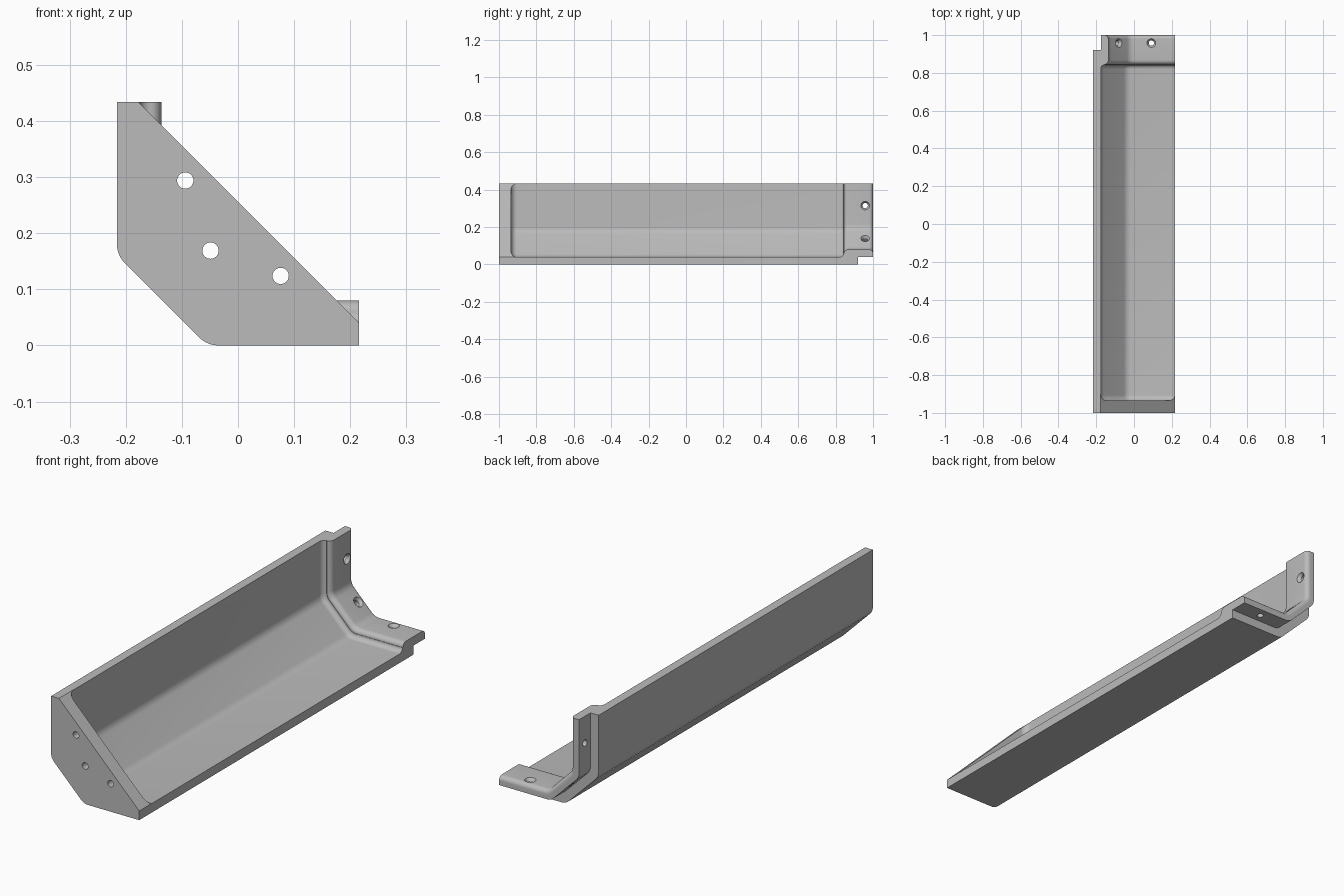
import bpy, bmesh
from math import sin, cos, pi, sqrt, tan
from mathutils import Vector, Matrix

if "Cube" in bpy.data.objects:
    bpy.data.objects.remove(bpy.data.objects["Cube"])

HALF, TOP = 0.216, 0.434      # half width and height
WALL = 0.04                   # wall thickness
CHAMFER = -0.055              # chamfer plane: x + z
ROUND = 0.05                  # corner radius

grey = bpy.data.materials.new("light_grey")
grey.use_nodes = True
grey.diffuse_color = (0.5, 0.5, 0.5, 1)
grey.node_tree.nodes["Principled BSDF"].inputs["Base Color"].default_value = (0.5, 0.5, 0.5, 1)


def path(d, x_end, z_end):
    """Rounded wall-chamfer-floor line, moved inward by d."""
    x = d - HALF
    c = CHAMFER + d * sqrt(2)
    pts = [(x, z_end)]
    t = ROUND * tan(pi / 8)
    corners = ((x + ROUND, c - x + t, pi), (c - d + t, d + ROUND, pi * 1.25))
    for cx, cz, start in corners:
        for i in range(9):
            a = start + i * pi / 32
            pts.append((cx + ROUND * cos(a), cz + ROUND * sin(a)))
    return pts + [(x_end, d)]


def loft(name, sections):
    """Closed solid through (y, outline) sections."""
    bm = bmesh.new()
    rings = [[bm.verts.new((x, y, z)) for x, z in outline] for y, outline in sections]
    for a, b in zip(rings, rings[1:]):
        for i in range(len(a)):
            j = (i + 1) % len(a)
            bm.faces.new((a[i], a[j], b[j], b[i]))
    bm.faces.new(rings[0])
    bm.faces.new(rings[-1])
    bmesh.ops.recalc_face_normals(bm, faces=bm.faces)
    return finish(name, bm)


def finish(name, bm):
    mesh = bpy.data.meshes.new(name)
    bm.to_mesh(mesh)
    bm.free()
    mesh.materials.append(grey)
    obj = bpy.data.objects.new(name, mesh)
    bpy.context.collection.objects.link(obj)
    return obj


def drill(name, centre, direction, r1, r2, length):
    """Round cutter centred on a point, r1 at its start and r2 at its end."""
    bm = bmesh.new()
    turn = Vector(direction).to_track_quat('Z', 'Y').to_matrix().to_4x4()
    bmesh.ops.create_cone(bm, cap_ends=True, segments=32, radius1=r1, radius2=r2,
                          depth=length, matrix=Matrix.Translation(centre) @ turn)
    return finish(name, bm)


# Solid block with the outer profile
body = loft("trough_body", [(y, path(0, HALF, TOP) + [(HALF, TOP)]) for y in (-1, 1)])
cutters = []

# Cavity: fillet at the end plate, long floor, stepped rise, rounded tab edge
arc = [i * pi / 16 for i in range(9)]
stations = [(-0.905 - 0.03 * cos(t), WALL + 0.03 * (1 - sin(t))) for t in arc]
stations += [(0.82 + 0.023 * sin(t), WALL + 0.02 * (1 - cos(t))) for t in arc]
stations += [(0.868 - 0.023 * cos(t), WALL + 0.02 + 0.02 * sin(t)) for t in arc]
stations += [(0.98 + 0.02 * sin(t), 2 * WALL - 0.02 * (1 - cos(t))) for t in arc]
stations.append((1.05, stations[-1][1]))
cutters.append(loft("cavity_cutter",
                    [(y, path(d, 0.3, 0.6) + [(0.3, 0.6)]) for y, d in stations]))

# Slanted edge of the end plate
s = HALF + WALL + 0.0005
wedge = [(s - 0.6, 0.6), (0.4, s - 0.4), (0.4, 0.6)]
cutters.append(loft("slant_cutter", [(y, wedge) for y in (-1.1, -0.9)]))

# Outside step that leaves the joining tab
rebate = path(-0.1, 0.3, 0.6) + path(WALL, 0.3, 0.6)[::-1]
cutters.append(loft("step_cutter", [(y, rebate) for y in (0.92, 1.1)]))

# Screw holes in the end plate
for x, z in ((-0.094, 0.294), (-0.049, 0.169), (0.076, 0.124)):
    cutters.append(drill("plate_hole_cutter", (x, -0.97, z), (0, 1, 0), 0.0145, 0.0145, 0.2))

# Countersunk holes in the tab: wall, chamfer and floor
q = sqrt(0.5)
for point, n in (((2 * WALL - HALF, 0.958, 0.315), (1, 0, 0)),
                 ((-0.081, 0.958, 0.139), (q, 0, q)),
                 ((0.092, 0.958, 2 * WALL), (0, 0, 1))):
    p, n = Vector(point), Vector(n)
    cutters.append(drill("tab_hole_cutter", p - n * 0.02, n, 0.014, 0.014, 0.09))
    cutters.append(drill("countersink_cutter", p - n * 0.003, n, 0.012, 0.03, 0.026))

for cutter in cutters:
    cutter.hide_render = True
    cutter.hide_set(True)
    mod = body.modifiers.new(cutter.name, 'BOOLEAN')
    mod.operation = 'DIFFERENCE'
    mod.solver = 'EXACT'
    mod.object = cutter

# Bake the cuts, then drop the cutters
bpy.context.view_layer.update()
graph = bpy.context.evaluated_depsgraph_get()
result = bpy.data.meshes.new_from_object(body.evaluated_get(graph))
body.modifiers.clear()
body.data = result
for cutter in cutters:
    bpy.data.objects.remove(cutter)

bpy.ops.object.select_all(action='DESELECT')
body.select_set(True)
bpy.context.view_layer.objects.active = body
bpy.ops.object.shade_smooth_by_angle(angle=pi / 6)
